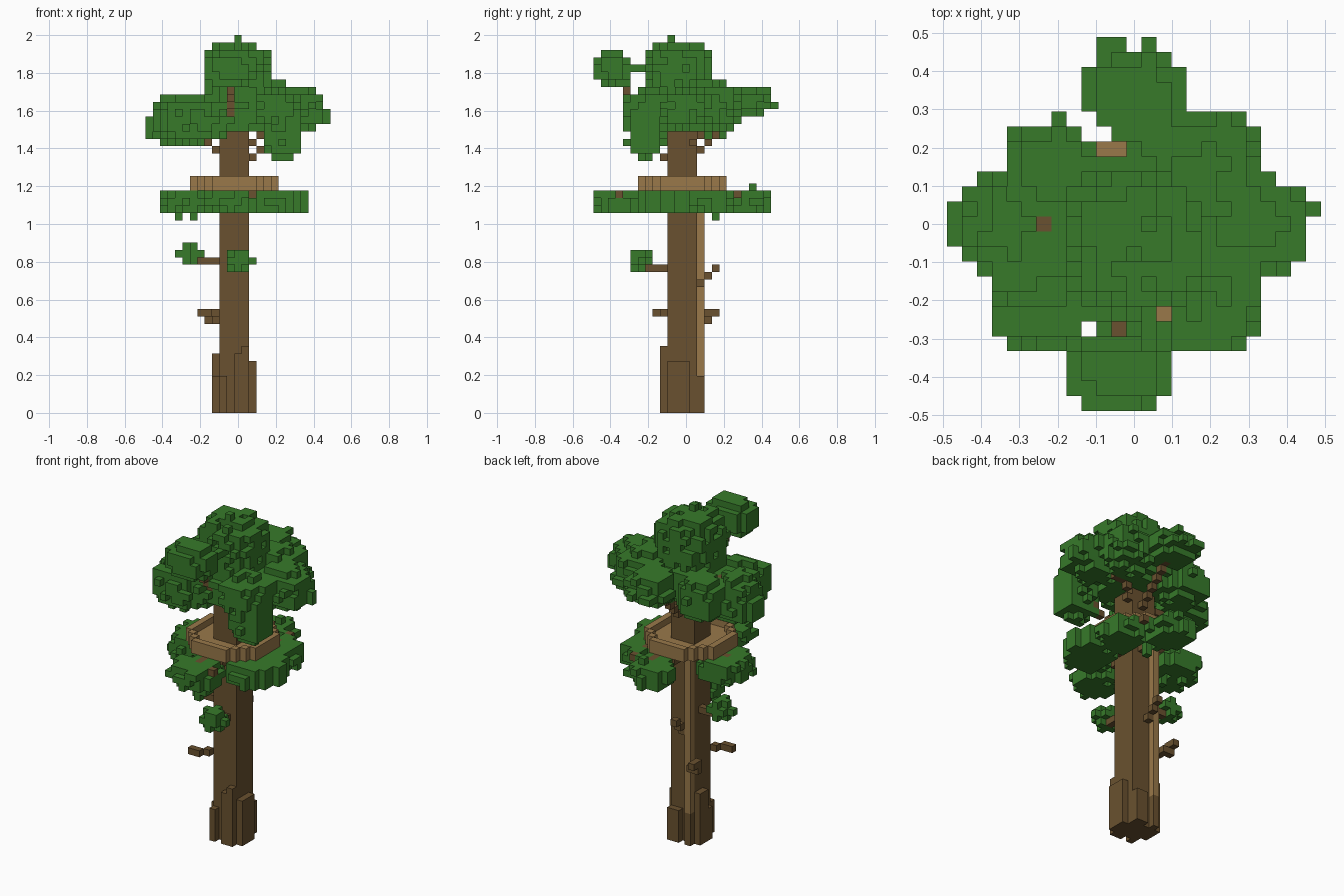
import bpy
import bmesh
import random
from mathutils import Vector

rng = random.Random(7)
UNIT = 2 / 51          # edge of one block
AXES = [Vector(a) for a in ((1, 0, 0), (0, 1, 0), (0, 0, 1))]

cube = bpy.data.objects.get("Cube")
if cube:
    bpy.data.objects.remove(cube)


def make_material(name, colour):
    mat = bpy.data.materials.new(name)
    mat.use_nodes = True
    mat.diffuse_color = (*colour, 1)
    mat.node_tree.nodes["Principled BSDF"].inputs["Base Color"].default_value = (*colour, 1)
    return mat


leaf_green = make_material("leaf green", (0.038, 0.195, 0.023))
bark_brown = make_material("bark brown", (0.142, 0.083, 0.029))
plank_tan = make_material("plank tan", (0.32, 0.19, 0.068))


def box(low, high):
    """Blocks from low to high, both included."""
    spans = [range(a, b + 1) for a, b in zip(low, high)]
    return {(x, y, z) for x in spans[0] for y in spans[1] for z in spans[2]}


def blob(centre, radii, rough=0.15, power=2.6):
    """Blocks of a ragged, slightly square ellipsoid."""
    low = [int(c - r - 2) for c, r in zip(centre, radii)]
    high = [int(c + r + 2) for c, r in zip(centre, radii)]
    cells = set()
    for cell in sorted(box(low, high)):
        d = sum(abs((v - c) / (r + 0.4)) ** power for v, c, r in zip(cell, centre, radii))
        if d < 1 + rng.uniform(-2 * rough, rough):
            cells.add(cell)
    return cells


def twig(start, end):
    """A one-block-thick line that steps along its longest axis."""
    a, b = Vector(start), Vector(end)
    steps = int(max(abs(v) for v in b - a))
    return {tuple(round(v) for v in a.lerp(b, i / steps)) for i in range(steps + 1)}


parts = []             # (name, material, blocks); earlier parts own shared blocks
taken = set()


def add_part(name, mat, cells):
    cells = cells - taken
    taken.update(cells)
    parts.append((name, mat, cells))


# Trunk
add_part("trunk", bark_brown, box((-2, -2, 0), (1, 1, 40)))

# Root columns of differing heights around the foot
roots = box((2, -2, 0), (2, 0, 6))
for x, height in zip(range(-2, 2), (5, 0, 8, 9)):
    roots |= box((x, -3, 0), (x, -3, height - 1))
for y, height in zip(range(-1, 2), (5, 8, 8)):
    roots |= box((-3, y, 0), (-3, y, height - 1))
for x in (-2, 0, 1):
    roots |= box((x, 2, 0), (x, 2, 4))
add_part("roots", bark_brown, roots)

# Bare twigs and small side branches
add_part("front_right_twig", bark_brown, twig((-3, -3, 13), (-5, -4, 13)) | {(-4, -4, 13)})
add_part("back_right_twig", bark_brown,
         box((-3, 2, 12), (-3, 3, 12)) | box((-4, 3, 12), (-4, 3, 13)) | {(-4, 4, 13)})
add_part("back_twig", bark_brown, twig((-1, 2, 17), (-1, 4, 19)))
add_part("small_right_branch", bark_brown, twig((-3, 0, 20), (-5, 0, 20)))
add_part("small_front_branch", bark_brown, twig((0, -3, 19), (0, -5, 19)))

# Ladder strip up the back
add_part("ladder", plank_tan, box((-2, 2, 5), (-2, 2, 30)))

# Limbs under the lower foliage ring
low_limbs = {(2, -9, 29), (4, 7, 29)}
for tip in ((-1, -8, 29), (1, 7, 29), (-7, 0, 29), (5, -3, 29), (4, 4, 29)):
    low_limbs |= twig((0, 0, 28), tip)
add_part("lower_limbs", bark_brown, low_limbs)

# Round platform: a floor and a one-block rim
disc = {(x, y) for x, y, z in box((-6, -6, 0), (5, 5, 0))
        if (x + 0.5) ** 2 + (y + 0.5) ** 2 < 37}
rim = {(x, y) for x, y in disc
       if not {(x + 1, y), (x - 1, y), (x, y + 1), (x, y - 1)} <= disc}
add_part("platform_floor", plank_tan, {(x, y, 30) for x, y in disc})
add_part("platform_rim", plank_tan, {(x, y, 31) for x, y in rim})

# Limbs under the crown, one ending in a bare stub on top
high_limbs = {(-1, -7, 42), (-1, -8, 43)} | box((-6, 0, 37), (-6, 0, 41))
for start, tip in (((-3, 0, 35), (-7, 0, 37)), ((-4, 0, 36), (-6, 0, 36)),
                   ((2, -3, 34), (5, -5, 37)), ((0, 2, 35), (0, 8, 41)),
                   ((2, 1, 36), (6, 3, 39)), ((-1, -5, 40), (-1, -7, 42))):
    high_limbs |= twig(start, tip)
add_part("crown_limbs", bark_brown, high_limbs)

# Small leaf tufts on the side branches
add_part("right_tuft", leaf_green,
         blob((-6, 0, 21), (1.2, 1.2, 1.2), power=2) | {(-8, 0, 21), (-7, 0, 22), (-7, 1, 21)})
add_part("front_tuft", leaf_green,
         blob((0, -6, 20), (1.3, 1.3, 1.3), power=2) | {(2, -6, 20), (1, -6, 20)})

# Open columns in the foliage
gaps = {(-3, 6), (-2, 6), (-2, 5), (-1, 5), (-3, 7), (-3, -7), (2, -6), (-6, 0), (-1, -7)}

# Lower foliage: flat clumps around the trunk
lower_clumps = {
    "front": ((-1, -9, 28), (3, 3, 1.5)),
    "back": ((0, 8, 28), (2.8, 3, 1.5)),
    "right": ((-7, 0, 28), (3, 3.8, 1.5)),
    "front_left": ((5.5, -3.5, 28), (3, 3.2, 1.5)),
    "back_left": ((5, 3, 28), (2.8, 3, 1.5)),
}
sprigs = {"back": {(1, 9, 30), (1, 4, 26), (1, 4, 27)},
          "right": {(-8, 1, 26), (-6, -1, 26)},
          "front_left": box((9, -3, 27), (9, -2, 29)) | box((7, -1, 27), (8, 0, 29))}
for side, (centre, radii) in lower_clumps.items():
    cells = {c for c in blob(centre, radii, rough=0.18, power=2.6)
             if 27 <= c[2] <= 29 and c[:2] not in gaps}
    add_part(f"lower_{side}_foliage", leaf_green, cells | sprigs.get(side, set()))

# Crown: overlapping clumps
crown_clumps = {
    "top": ((0, -1, 44.5), (4, 4, 4.6)),
    "centre": ((0, 0, 40), (6, 6, 2.3)),
    "right": ((-8, 0, 39), (3.5, 3, 3)),
    "front_right": ((-5.5, -4.5, 39), (3.7, 3.3, 2.7)),
    "back_right": ((-5.5, 3.7, 39.5), (3, 2.8, 2.6)),
    "left": ((8, 0, 40.5), (3.4, 2.8, 2.6)),
    "front_left": ((5, -5, 40.5), (3.2, 3.2, 2.3)),
    "hanging": ((6, -5.5, 37), (2.3, 2.2, 2.8)),
    "back_left": ((4.5, 3.5, 41), (3.8, 3.5, 3)),
    "back": ((0, 8, 41.5), (3, 3, 2)),
    "high_front": ((-1, -10, 46), (3, 2, 2)),
}
tips = {
    "top": {(0, -2, 49), (0, -2, 50), (-1, -6, 42), (-1, -6, 43)},
    "left": box((11, 1, 39), (12, 1, 40)),
    "right": box((-12, -1, 37), (-12, 1, 39)),
    "back": box((-2, 11, 41), (-1, 12, 41)) | box((1, 11, 41), (1, 12, 41)),
    "high_front": box((-1, -12, 45), (0, -12, 47)) | twig((1, -8, 46), (1, -5, 46)),
}
for side, (centre, radii) in crown_clumps.items():
    power = 3.4 if side in ("high_front", "front_right", "top") else 2.6
    cells = {c for c in blob(centre, radii, power=power) if c[:2] not in gaps and c[2] < 50}
    add_part(f"crown_{side}_foliage", leaf_green, cells | tips.get(side, set()))


def build(name, mat, cells):
    """Mesh only the block faces that touch open air."""
    bm = bmesh.new()
    corners = {}

    def corner(p):
        key = tuple(round(2 * v) for v in p)
        if key not in corners:
            corners[key] = bm.verts.new((p.x * UNIT, p.y * UNIT, (p.z + 0.5) * UNIT))
        return corners[key]

    for cell in sorted(cells):
        c = Vector(cell)
        for i in range(3):
            for sign in (1, -1):
                n = AXES[i] * sign
                if tuple(int(v) for v in c + n) in taken:
                    continue
                u, v = AXES[(i + 1) % 3], AXES[(i + 2) % 3] * sign
                ring = [c + (n + u * a + v * b) / 2
                        for a, b in ((-1, -1), (1, -1), (1, 1), (-1, 1))]
                bm.faces.new([corner(p) for p in ring])
    mesh = bpy.data.meshes.new(name)
    bm.to_mesh(mesh)
    bm.free()
    mesh.materials.append(mat)
    bpy.context.scene.collection.objects.link(bpy.data.objects.new(name, mesh))


# Drop loose leaf blocks that touch nothing
for name, mat, cells in parts:
    loose = {c for c in cells if not any(
        tuple(int(v) for v in Vector(c) + a * s) in taken for a in AXES for s in (1, -1))}
    if mat == leaf_green:
        cells -= loose
        taken -= loose

for part in parts:
    build(*part)
